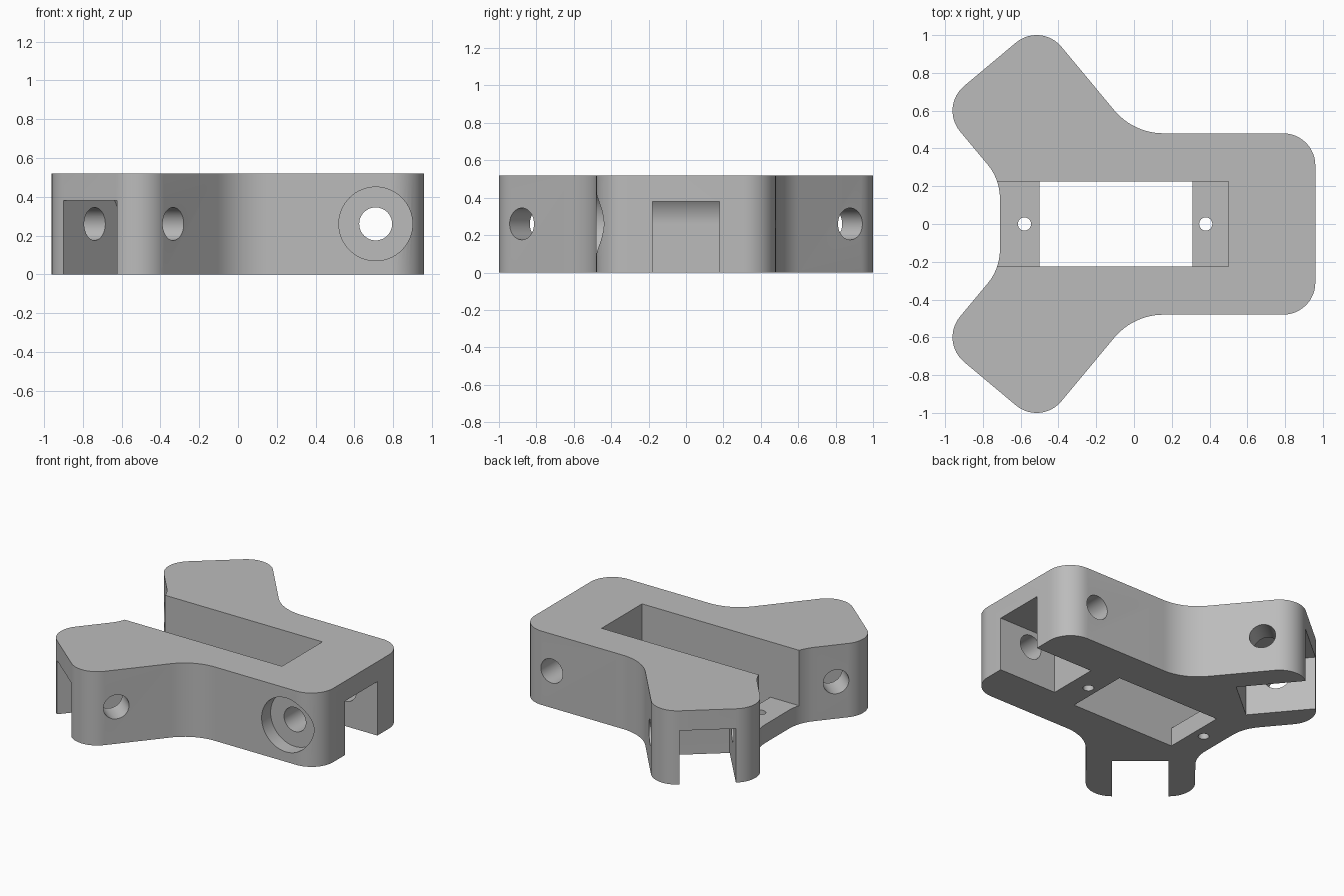
import bpy, bmesh, math
from mathutils import Vector, Matrix

if "Cube" in bpy.data.objects:
    bpy.data.objects.remove(bpy.data.objects["Cube"], do_unlink=True)

HEIGHT, AXLE_Z = 0.52, 0.26
ARM_ANGLE = math.radians(130)

grey = bpy.data.materials.new("plain_grey")
grey.use_nodes = True
colour = (0.5, 0.5, 0.5, 1)
grey.diffuse_color = colour
grey.node_tree.nodes["Principled BSDF"].inputs["Base Color"].default_value = colour


def rounded(corners, steps=12):
    """Replace each (x, y, radius) corner of a closed outline with an arc."""
    points = []
    for i, (x, y, r) in enumerate(corners):
        p = Vector((x, y))
        a = (Vector(corners[i - 1][:2]) - p).normalized()
        b = (Vector(corners[(i + 1) % len(corners)][:2]) - p).normalized()
        half = a.angle(b) / 2
        centre = p + (a + b).normalized() * r / math.sin(half)
        start = p + a * r / math.tan(half) - centre
        end = p + b * r / math.tan(half) - centre
        sweep = math.pi - 2 * half
        for k in range(steps + 1):
            t = k / steps
            arc = (start * math.sin((1 - t) * sweep) + end * math.sin(t * sweep)) / math.sin(sweep)
            points.append(centre + arc)
    return points


def prism(name, outline, low, high, matrix=Matrix()):
    """Extrude a flat outline from low to high, then place it."""
    bm = bmesh.new()
    face = bm.faces.new([bm.verts.new((p[0], p[1], low)) for p in outline])
    new = bmesh.ops.extrude_face_region(bm, geom=[face])["geom"]
    bmesh.ops.translate(bm, vec=(0, 0, high - low),
                        verts=[v for v in new if isinstance(v, bmesh.types.BMVert)])
    bmesh.ops.recalc_face_normals(bm, faces=bm.faces[:])
    bm.transform(matrix)
    mesh = bpy.data.meshes.new(name)
    bm.to_mesh(mesh)
    bm.free()
    mesh.materials.append(grey)
    obj = bpy.data.objects.new(name, mesh)
    bpy.context.collection.objects.link(obj)
    return obj


def circle(radius, x=0, n=48):
    return [(x + radius * math.cos(math.tau * k / n), radius * math.sin(math.tau * k / n))
            for k in range(n)]


def box(x0, x1, y):
    return [(x0, -y), (x1, -y), (x1, y), (x0, y)]


# Three-armed body, mirrored across the long axis
half = [(0.96, 0.48, 0.17), (-0.003, 0.48, 0.34), (-0.494, 1.07, 0.17),
        (-1.03, 0.621, 0.17), (-0.71, 0.237, 0.28)]
corners = half + [(x, -y, r) for x, y, r in reversed(half)]
body = prism("bracket_body", rounded(corners), 0, HEIGHT)

# Central slot, window through the floor and two screw holes
cutters = [prism("slot_cutter", box(-1.3, 0.5, 0.225), 0.13, 0.8),
           prism("window_cutter", box(-0.5, 0.31, 0.225), -0.2, 0.3)]
for x in (-0.58, 0.38):
    cutters.append(prism("screw_hole_cutter", circle(0.035, x, 24), -0.2, 0.3))

# Hinge pocket with a round inner end, and an axle hole, in every arm
roof = math.asin(0.12 / 0.2)
pocket = [(0.6, -AXLE_Z - 0.1), (-0.2, -AXLE_Z - 0.1)]
pocket += [(-0.2 * math.cos(roof * k / 12), 0.2 * math.sin(roof * k / 12)) for k in range(13)]
pocket.append((0.6, 0.12))
upright = Matrix.Rotation(math.pi / 2, 4, 'X')
pivots = [((0.71, 0), 0), ((-0.601, 0.654), ARM_ANGLE), ((-0.601, -0.654), -ARM_ANGLE)]
for (x, y), angle in pivots:
    place = Matrix.Translation((x, y, AXLE_Z)) @ Matrix.Rotation(angle, 4, 'Z') @ upright
    cutters.append(prism("pocket_cutter", pocket, -0.18, 0.18, place))
    cutters.append(prism("axle_hole_cutter", circle(0.085), -0.55, 0.55, place))

# Counterbore on the front of the main arm
place = Matrix.Translation((0.71, 0, AXLE_Z)) @ upright
cutters.append(prism("counterbore_cutter", circle(0.19, 0, 64), 0.38, 0.7, place))

bpy.context.view_layer.objects.active = body
for cutter in cutters:
    cutter.hide_render = True
    cut = body.modifiers.new("cut", 'BOOLEAN')
    cut.operation, cut.solver, cut.object = 'DIFFERENCE', 'EXACT', cutter
    bpy.ops.object.modifier_apply(modifier=cut.name)
    bpy.data.objects.remove(cutter, do_unlink=True)

# Smooth the curved walls, keep the edges sharp
bpy.ops.object.select_all(action='DESELECT')
body.select_set(True)
bpy.context.view_layer.objects.active = body
bpy.ops.object.shade_smooth_by_angle(angle=math.radians(25))
